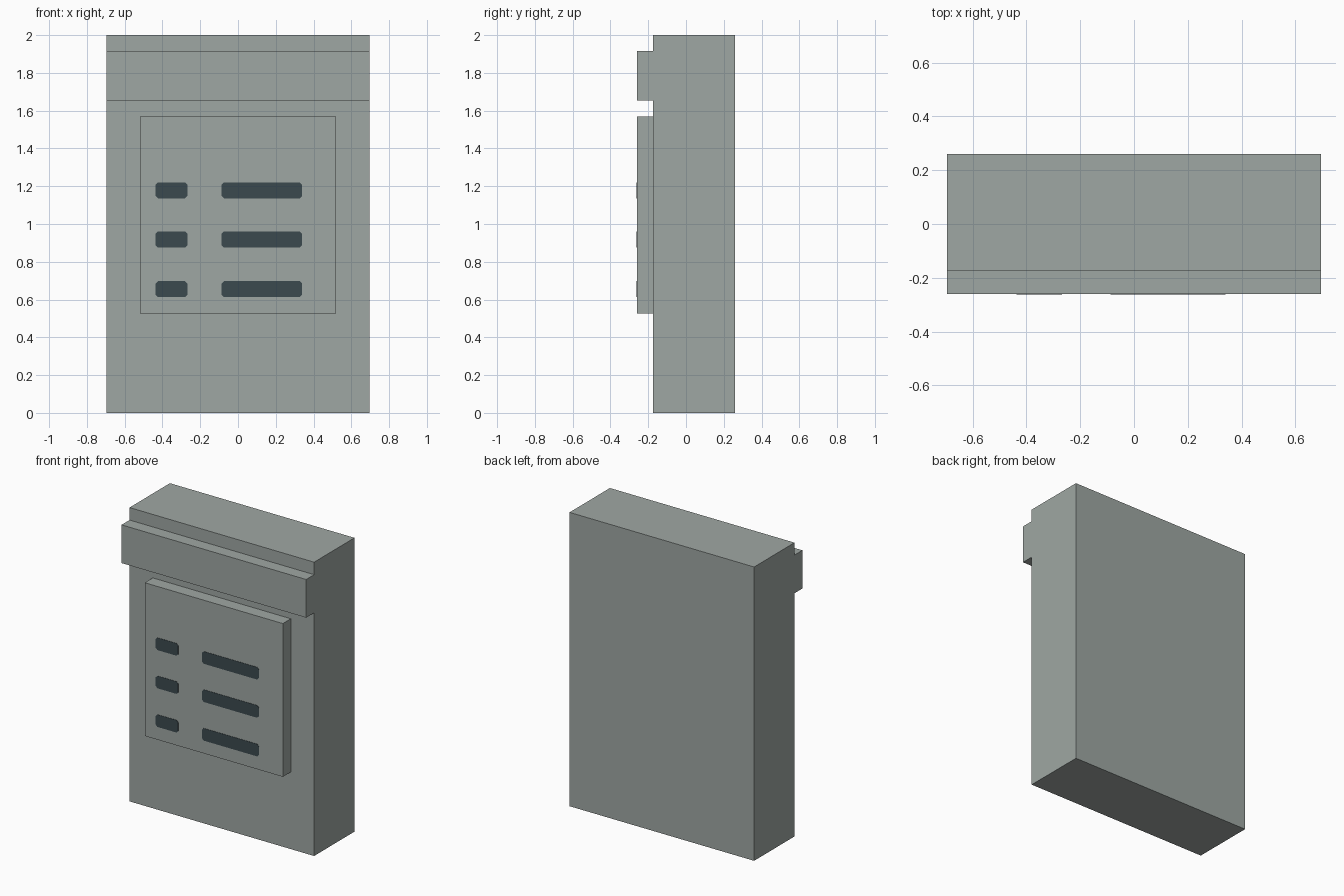
import bpy
import bmesh
from mathutils import Vector

cube = bpy.data.objects.get("Cube")
if cube:
    bpy.data.objects.remove(cube, do_unlink=True)


def make_material(name, rgb):
    mat = bpy.data.materials.new(name)
    mat.use_nodes = True
    mat.diffuse_color = (*rgb, 1)
    mat.node_tree.nodes["Principled BSDF"].inputs["Base Color"].default_value = (*rgb, 1)
    return mat


GREY = make_material("stone grey", (0.347, 0.386, 0.367))
DARK = make_material("dark slate", (0.044, 0.067, 0.078))


def extrude_outline(name, points, offset, mat):
    """Fill a closed outline of 3D points and extrude it by the offset."""
    bm = bmesh.new()
    face = bm.faces.new([bm.verts.new(p) for p in points])
    extruded = bmesh.ops.extrude_face_region(bm, geom=[face], use_keep_orig=True)
    moved = [v for v in extruded["geom"] if isinstance(v, bmesh.types.BMVert)]
    bmesh.ops.translate(bm, verts=moved, vec=Vector(offset))
    bmesh.ops.recalc_face_normals(bm, faces=bm.faces)
    mesh = bpy.data.meshes.new(name)
    bm.to_mesh(mesh)
    bm.free()
    mesh.materials.append(mat)
    obj = bpy.data.objects.new(name, mesh)
    bpy.context.collection.objects.link(obj)
    return obj


HALF_W, BACK, FACE, FRONT = 0.695, 0.26, -0.174, -0.26

# Slab body with the projecting band, as one side profile in (y, z)
profile = [(BACK, 0), (BACK, 2), (FACE, 2), (FACE, 1.915), (FRONT, 1.915),
           (FRONT, 1.655), (FACE, 1.655), (FACE, 0)]
extrude_outline("slab_body", [(-HALF_W, y, z) for y, z in profile],
                (2 * HALF_W, 0, 0), GREY)

# Raised square panel
panel = [(-0.52, 0.525), (0.52, 0.525), (0.52, 1.568), (-0.52, 1.568)]
extrude_outline("raised_panel", [(x, FACE, z) for x, z in panel],
                (0, FRONT - FACE, 0), GREY)


# Dark marks with clipped corners: a short and a long one in each row
def mark(name, x0, x1, z, half_h=0.042, c=0.013):
    z0, z1 = z - half_h, z + half_h
    outline = [(x0 + c, z0), (x1 - c, z0), (x1, z0 + c), (x1, z1 - c),
               (x1 - c, z1), (x0 + c, z1), (x0, z1 - c), (x0, z0 + c)]
    extrude_outline(name, [(x, FRONT + 0.001, z) for x, z in outline],
                    (0, -0.003, 0), DARK)


for row, height in enumerate((0.655, 0.918, 1.178), 1):
    mark(f"short_mark_{row}", -0.437, -0.267, height)
    mark(f"long_mark_{row}", -0.088, 0.34, height)
